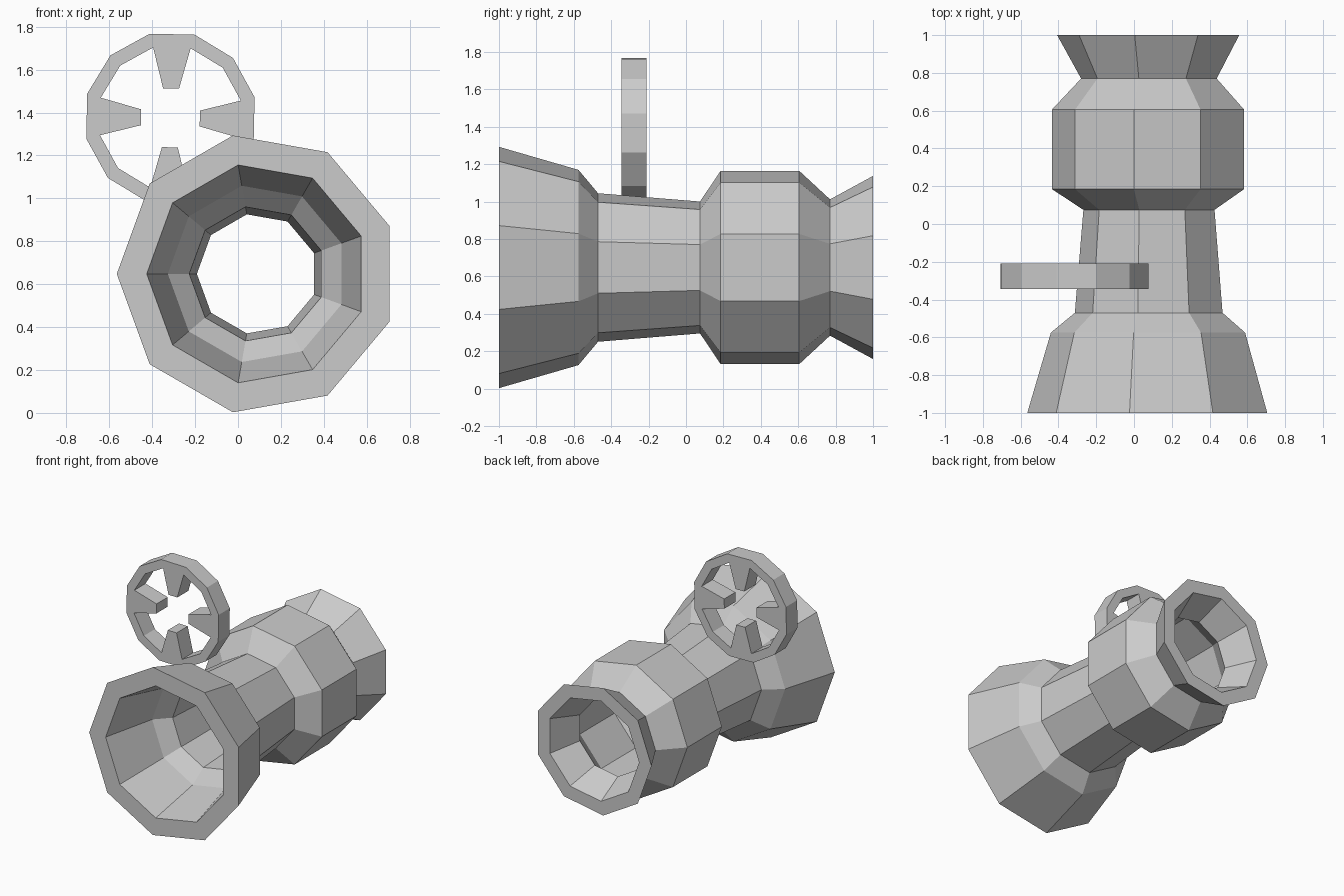
import bpy, bmesh
from math import sin, cos, pi, radians

if "Cube" in bpy.data.objects:
    bpy.data.objects.remove(bpy.data.objects["Cube"])


def make_object(name, verts, faces):
    mesh = bpy.data.meshes.new(name)
    bm = bmesh.new()
    vs = [bm.verts.new(v) for v in verts]
    for f in faces:
        bm.faces.new([vs[i] for i in f])
    bmesh.ops.recalc_face_normals(bm, faces=bm.faces)
    bm.to_mesh(mesh)
    bm.free()
    obj = bpy.data.objects.new(name, mesh)
    bpy.context.collection.objects.link(obj)
    return obj


# Scope tube: nine-sided hollow lathe along y, bore is a scaled copy of the outside
SIDES, CX, CZ, BORE = 9, 0.09, 0.648, 0.787
outer = [(-1, 0.655), (-0.575, 0.53), (-0.47, 0.403), (0.075, 0.358),
         (0.185, 0.525), (0.605, 0.525), (0.77, 0.37), (1, 0.497)]
profile = outer + [(y, r * BORE) for y, r in reversed(outer)]
verts, faces = [], []
for y, r in profile:
    for k in range(SIDES):
        a = pi + 2 * pi * k / SIDES
        verts.append((CX + r * cos(a), y, CZ + r * sin(a)))
n = len(profile)
for i in range(n):
    j = (i + 1) % n
    for k in range(SIDES):
        m = (k + 1) % SIDES
        faces.append((i * SIDES + k, i * SIDES + m, j * SIDES + m, j * SIDES + k))
make_object("scope_tube", verts, faces)

# Sight ring: twelve-sided, every third inner edge is drawn inward as a tapered spoke
WX, WZ, Y0, Y1 = -0.315, 1.375, -0.345, -0.21
R_OUT, R_IN, TIP_DIST, TIP_HALF = 0.404, 0.338, 0.137, 0.037
TURN = radians(-1.2)


def ring_pair(x, z):
    """Front and back vertex for a point in the ring plane."""
    px = WX + x * cos(TURN) - z * sin(TURN)
    pz = WZ + x * sin(TURN) + z * cos(TURN)
    verts.extend([(px, Y0, pz), (px, Y1, pz)])
    return len(verts) - 2


verts, faces = [], []
angles = [radians(-15 + 30 * k) for k in range(12)]
out = [ring_pair(R_OUT * cos(a), R_OUT * sin(a)) for a in angles]
inn = [ring_pair(R_IN * cos(a), R_IN * sin(a)) for a in angles]
for k in range(12):
    m = (k + 1) % 12
    a, b, c, d = out[k], out[m], inn[m], inn[k]
    faces += [(a, b, c, d), (a + 1, d + 1, c + 1, b + 1), (a, a + 1, b + 1, b)]
    if k % 3:
        faces.append((d, c, c + 1, d + 1))
        continue
    t = radians(30 * k)
    e, f = [ring_pair(TIP_DIST * cos(t) - s * TIP_HALF * sin(t),
                      TIP_DIST * sin(t) + s * TIP_HALF * cos(t)) for s in (-1, 1)]
    faces += [(d, c, f, e), (d + 1, e + 1, f + 1, c + 1), (e, f, f + 1, e + 1),
              (d, e, e + 1, d + 1), (c, c + 1, f + 1, f)]
make_object("sight_ring", verts, faces)
